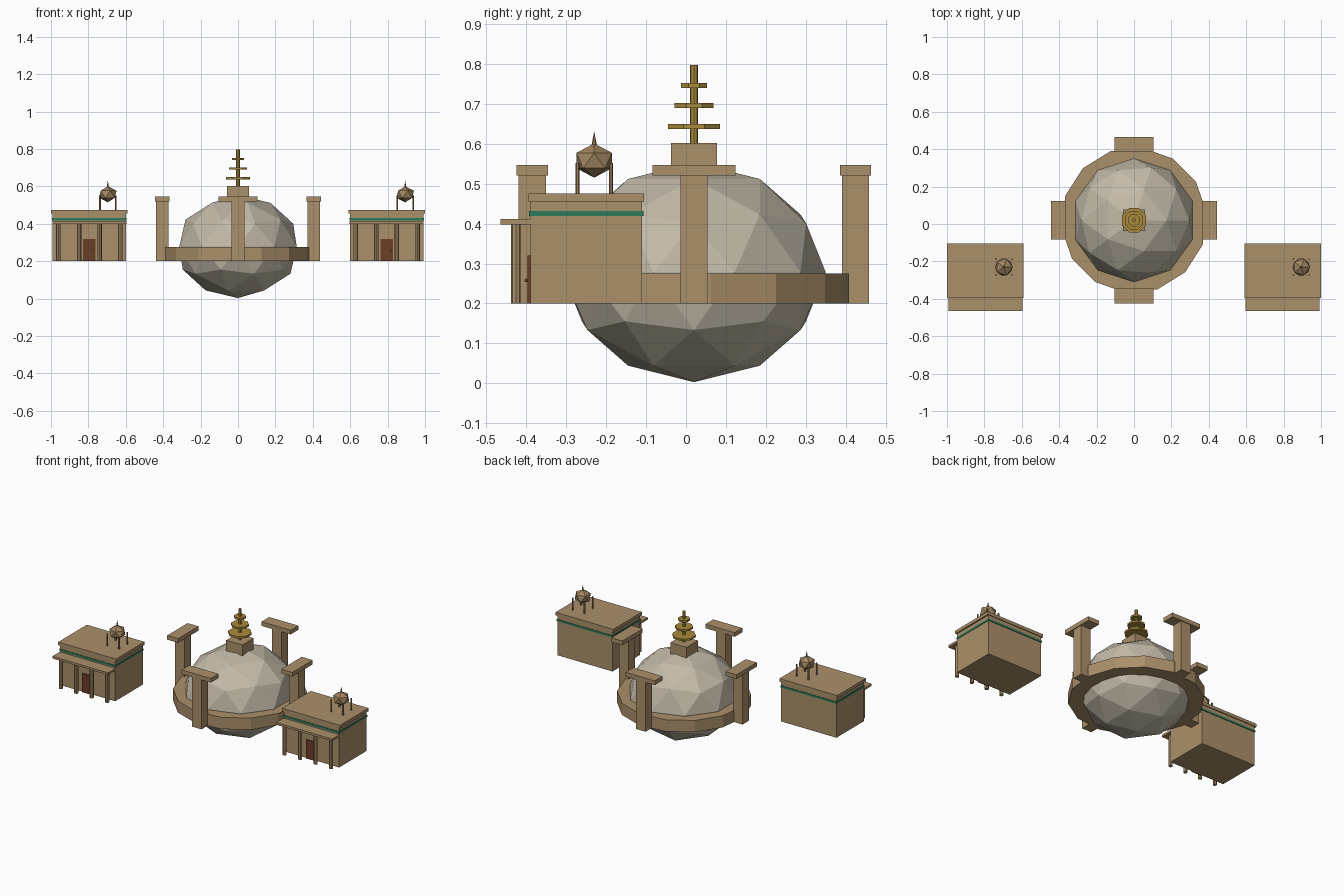
import bpy
from math import radians, pi, cos, sin

cube = bpy.data.objects.get("Cube")
if cube:
    bpy.data.objects.remove(cube, do_unlink=True)


def material(name, colour):
    m = bpy.data.materials.new(name)
    m.use_nodes = True
    m.diffuse_color = (*colour, 1)
    shader = next(n for n in m.node_tree.nodes if n.type == "BSDF_PRINCIPLED")
    shader.inputs["Base Color"].default_value = (*colour, 1)
    shader.inputs["Roughness"].default_value = 0.9
    return m


SAND = material("sandstone", (0.41, 0.28, 0.145))
PALE = material("pale stone", (0.54, 0.49, 0.39))
GOLD = material("gold", (0.40, 0.26, 0.045))
GREEN = material("green band", (0.025, 0.20, 0.10))
WOOD = material("door wood", (0.15, 0.05, 0.02))
BRONZE = material("bronze", (0.36, 0.24, 0.12))


def finish(name, mat):
    ob = bpy.context.object
    ob.name = name
    ob.data.materials.clear()
    ob.data.materials.append(mat)
    return ob


def box(name, x, y, z0, z1, width, depth, mat=SAND):
    bpy.ops.mesh.primitive_cube_add(size=1, location=(x, y, (z0 + z1) / 2))
    bpy.context.object.scale = (width, depth, z1 - z0)
    return finish(name, mat)


def post(name, x, y, z0, z1, radius, mat, sides=8, top=None, turn=0):
    bpy.ops.mesh.primitive_cone_add(
        vertices=sides, radius1=radius, radius2=radius if top is None else top,
        depth=z1 - z0, location=(x, y, (z0 + z1) / 2), rotation=(0, 0, turn))
    return finish(name, mat)


def ball(name, x, y, z, radius, height, detail, mat):
    bpy.ops.mesh.primitive_ico_sphere_add(subdivisions=detail, radius=1, location=(x, y, z))
    bpy.context.object.scale = (radius, radius, height)
    return finish(name, mat)


CY = 0.02      # shrine centre
BASE = 0.2     # floor level of platform and houses

# Central faceted dome and its ring platform
ball("dome", 0, CY, 0.278, 0.33, 0.275, 2, PALE)
# first vertex of a cone lies on +y, so turn it back to the +x axis
post("ring_platform", 0, CY, BASE, 0.275, 0.39, SAND, 14, turn=radians(6 - 90))

# Four gateway pillars with broad caps
for i, side in enumerate(("left", "back", "right", "front")):
    a = i * pi / 2
    x, y = 0.405 * cos(a), CY + 0.405 * sin(a)
    box(side + "_pillar", x, y, BASE, 0.52, 0.068, 0.068)
    cap = box(side + "_pillar_cap", x, y, 0.52, 0.547, 0.078, 0.207)
    cap.rotation_euler.z = a

# Crown block and tiered spire
box("crown_block", 0, CY, 0.5, 0.602, 0.115, 0.115)
post("spire_pole", 0, CY, 0.6, 0.797, 0.01, GOLD)
for i, (z, r) in enumerate(((0.643, 0.07), (0.696, 0.053), (0.746, 0.035))):
    post(f"spire_disc_{i + 1}", 0, CY, z - 0.006, z + 0.006, r, GOLD, turn=pi / 8)


def house(side, cx):
    # Walls, band and roof
    box(side + "_house_walls", cx, -0.25, BASE, 0.456, 0.392, 0.28)
    box(side + "_house_band", cx, -0.25, 0.419, 0.431, 0.398, 0.286, GREEN)
    box(side + "_house_roof", cx, -0.25, 0.455, 0.475, 0.41, 0.29)

    # Porch
    box(side + "_porch_roof", cx, -0.425, 0.398, 0.412, 0.396, 0.08)
    for i in range(4):
        post(f"{side}_porch_column_{i + 1}", cx - 0.165 + 0.11 * i, -0.426,
             BASE, 0.4, 0.012, SAND)
    box(side + "_door", cx, -0.393, BASE, 0.32, 0.068, 0.009, WOOD)
    ball(side + "_door_knob", cx + 0.022, -0.4, 0.258, 0.005, 0.005, 1, GOLD)

    # Rooftop vessel on four legs
    x, y = cx + 0.099, -0.23
    for i in range(4):
        sx, sy = (-1, 1)[i % 2], (-1, 1)[i // 2]
        post(f"{side}_vessel_leg_{i + 1}", x + 0.042 * sx, y + 0.042 * sy,
             0.47, 0.552, 0.005, BRONZE, 6)
    ball(side + "_vessel", x, y, 0.558, 0.052, 0.043, 1, BRONZE)
    post(side + "_vessel_finial", x, y, 0.594, 0.632, 0.007, BRONZE, 6, top=0)


house("right", -0.795)
house("left", 0.795)
